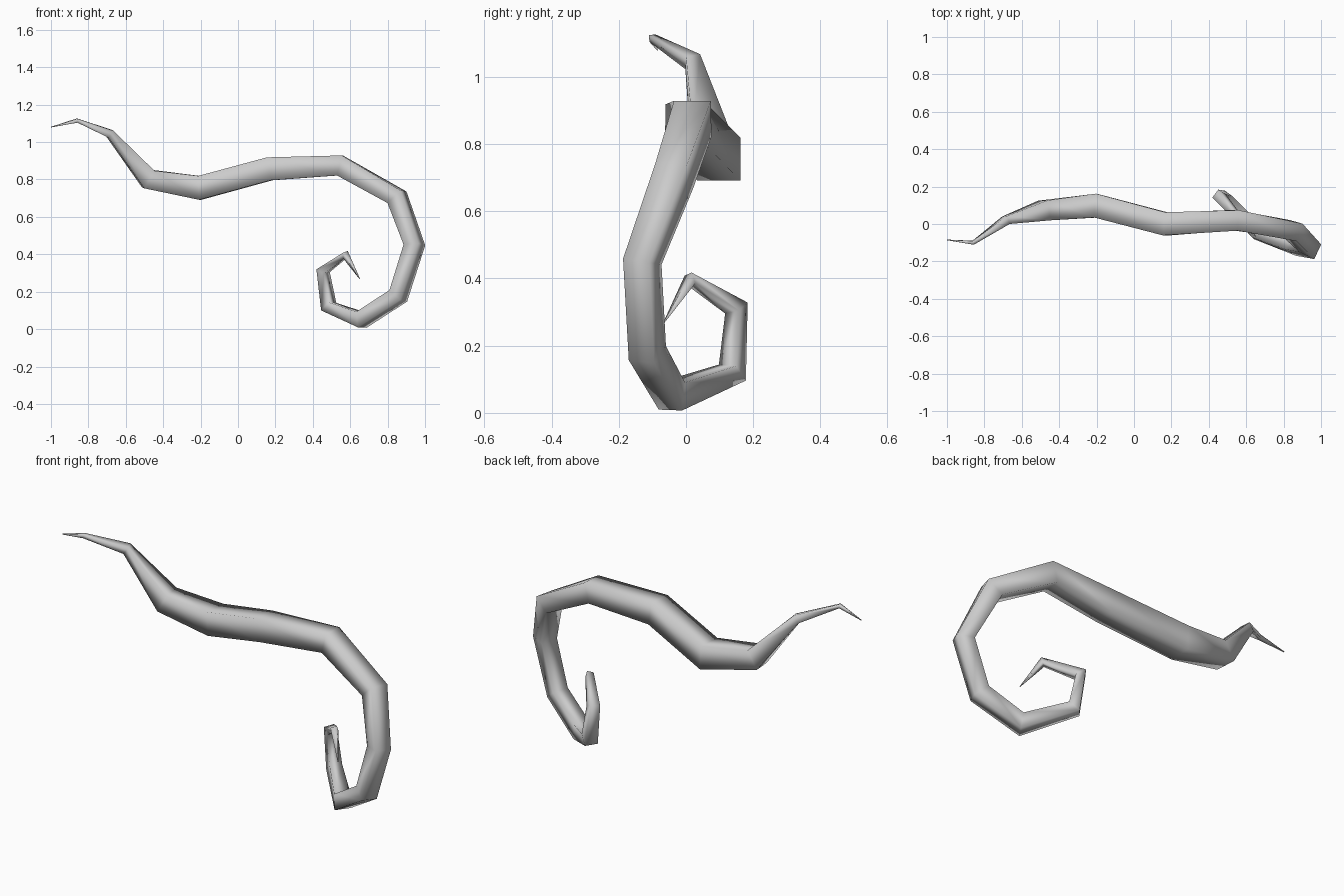
import bpy, bmesh
from math import radians
from mathutils import Vector, Quaternion

if "Cube" in bpy.data.objects:
    bpy.data.objects.remove(bpy.data.objects["Cube"])

# Centre line of the tentacle: x, y, z, side length of the square section
PATH = [
    (-1.00, -0.085, 1.08, 0.003), (-0.86, -0.10, 1.115, 0.02),
    (-0.685, 0.02, 1.045, 0.045), (-0.48, 0.072, 0.802, 0.108),
    (-0.205, 0.098, 0.755, 0.128), (0.17, 0.0, 0.857, 0.124),
    (0.545, 0.02, 0.875, 0.11), (0.85, -0.035, 0.705, 0.099),
    (0.943, -0.13, 0.45, 0.087), (0.857, -0.115, 0.178, 0.085),
    (0.66, -0.042, 0.05, 0.084), (0.485, 0.138, 0.12, 0.066),
    (0.455, 0.15, 0.312, 0.053), (0.575, 0.012, 0.397, 0.034),
    (0.65, -0.065, 0.27, 0.003),
]
START = 5  # ring whose section is upright

pts = [Vector(p[:3]) for p in PATH]
n = len(pts)


def tangent(i):
    a = (pts[i] - pts[i - 1]).normalized() if i > 0 else Vector()
    b = (pts[i + 1] - pts[i]).normalized() if i < n - 1 else Vector()
    return (a + b).normalized()


# Carry the section frame along the path in both directions without twist
tan = [tangent(i) for i in range(n)]
ups = [None] * n
z = Vector((0, 0, 1))
ups[START] = (z - tan[START] * z.dot(tan[START])).normalized()
for order in (range(START + 1, n), range(START - 1, -1, -1)):
    step = order.step
    for i in order:
        ups[i] = tan[i - step].rotation_difference(tan[i]) @ ups[i - step]

# Square rings, with a slight roll in the curled end
bm = bmesh.new()
rings = []
for i in range(n):
    roll = radians(min(max(i - 6, 0) * 5, 10))
    u = Quaternion(tan[i], roll) @ ups[i]
    v = tan[i].cross(u)
    h = PATH[i][3] / 2
    rings.append([bm.verts.new(pts[i] + (u * a + v * b) * h)
                  for a, b in ((1, 1), (-1, 1), (-1, -1), (1, -1))])

# Skin between rings and close both tips
for r, s in zip(rings, rings[1:]):
    for k in range(4):
        j = (k + 1) % 4
        bm.faces.new((r[k], r[j], s[j], s[k]))
bm.faces.new(rings[0])
bm.faces.new(rings[-1])
bmesh.ops.recalc_face_normals(bm, faces=bm.faces)
for f in bm.faces:
    f.smooth = True

mesh = bpy.data.meshes.new("curled_tentacle")
bm.to_mesh(mesh)
bm.free()
bpy.context.collection.objects.link(bpy.data.objects.new("curled_tentacle", mesh))
